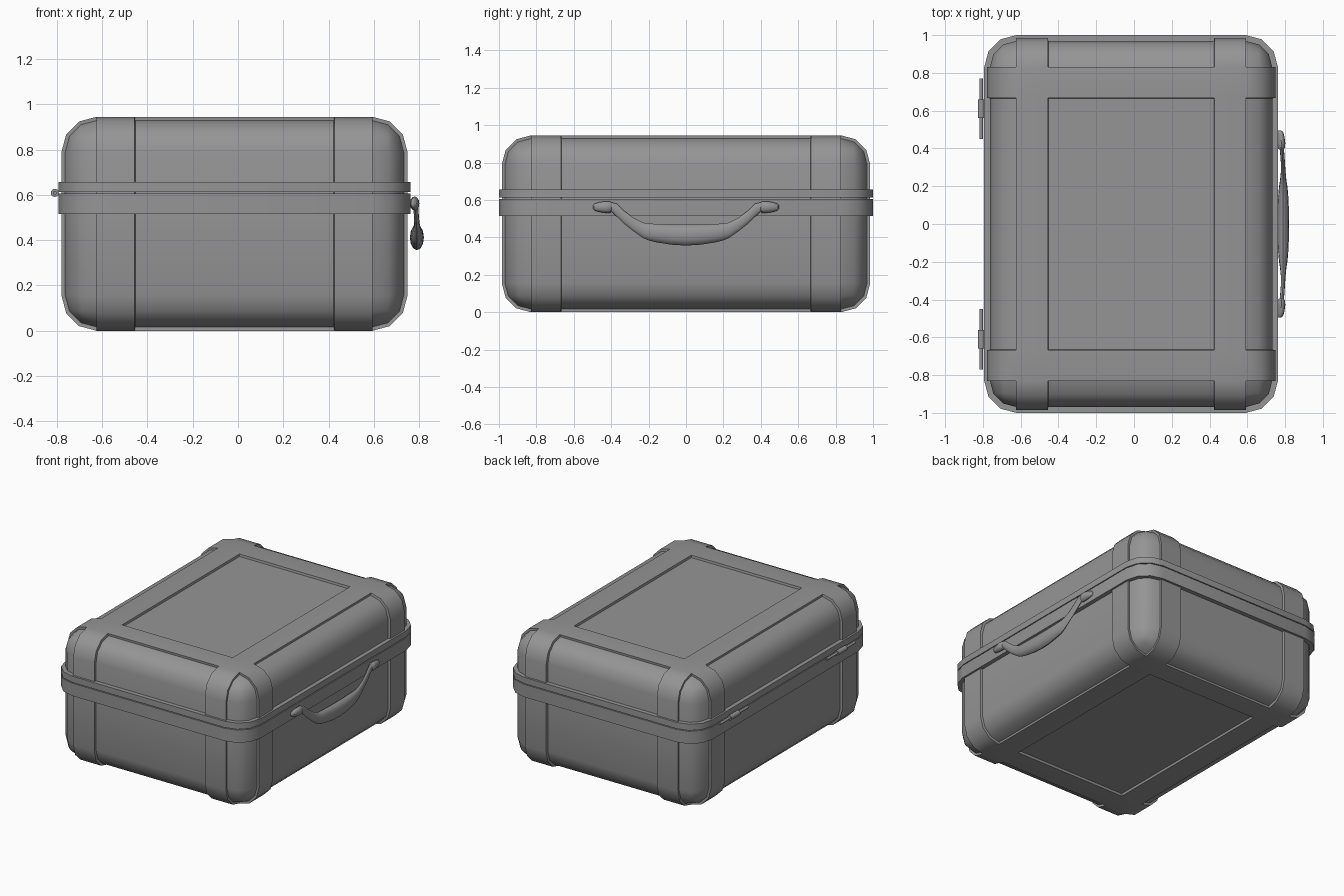
import bpy, bmesh, math
from mathutils import Vector, Matrix

if "Cube" in bpy.data.objects:
    bpy.data.objects.remove(bpy.data.objects["Cube"], do_unlink=True)

grey = bpy.data.materials.new("case grey")
grey.use_nodes = True
COLOR = (0.3, 0.3, 0.3, 1)
grey.diffuse_color = COLOR
grey.node_tree.nodes["Principled BSDF"].inputs["Base Color"].default_value = COLOR

CX = -0.0155                      # middle of the shell in x
HX, HY, HZ = 0.764, 0.985, 0.4725  # shell half sizes
R = 0.155                         # corner radius
STRAP = 0.168                     # strap width


def finish(bm, name, angle=35):
    bmesh.ops.recalc_face_normals(bm, faces=bm.faces[:])
    mesh = bpy.data.meshes.new(name)
    bm.to_mesh(mesh)
    bm.free()
    mesh.materials.append(grey)
    obj = bpy.data.objects.new(name, mesh)
    bpy.context.collection.objects.link(obj)
    bpy.ops.object.select_all(action="DESELECT")
    obj.select_set(True)
    bpy.context.view_layer.objects.active = obj
    bpy.ops.object.shade_smooth_by_angle(angle=math.radians(angle))
    return obj


def bevel(bm, edges, radius):
    bmesh.ops.bevel(bm, geom=edges, offset=radius, segments=3,
                    profile=0.5, affect="EDGES")


def box(half, centre):
    bm = bmesh.new()
    size = Matrix.Diagonal((*[2 * h for h in half], 1))
    bmesh.ops.create_cube(bm, size=1, matrix=Matrix.Translation(centre) @ size)
    return bm


# Shell: rounded box whose panels are sunk between raised straps
bm = box((HX, HY, HZ), (0, 0, 0))
bevel(bm, bm.edges[:], R)
inner_x, inner_y = HX - R - STRAP, HY - R - STRAP + 0.006
for axis, cut in ((Vector((1, 0, 0)), inner_x), (Vector((0, 1, 0)), inner_y)):
    for side in (-1, 1):
        bmesh.ops.bisect_plane(bm, geom=bm.verts[:] + bm.edges[:] + bm.faces[:],
                               plane_co=axis * cut * side, plane_no=axis)


def is_panel(face):
    c = face.calc_center_median()
    x, y = abs(c.x), abs(c.y)
    mid_x, mid_y = x < inner_x, y < inner_y
    out_x, out_y = x > HX - R + 0.001, y > HY - R + 0.001
    return (mid_x or out_x) and (mid_y or out_y)


bm.normal_update()
bmesh.ops.inset_region(bm, faces=[f for f in bm.faces if is_panel(f)],
                       thickness=0.003, depth=-0.016, use_even_offset=True)
bmesh.ops.translate(bm, verts=bm.verts[:], vec=(CX, 0, HZ))
finish(bm, "case_shell")

# Rim: two bands meeting at a narrow seam
for name, low, high in (("lower_rim", 0.515, 0.606), ("upper_rim", 0.612, 0.657)):
    bm = box((HX + 0.0135, 1.0, (high - low) / 2), (CX, 0, (low + high) / 2))
    upright = [e for e in bm.edges if abs(e.verts[0].co.z - e.verts[1].co.z) > 0.01]
    bevel(bm, upright, 0.17)
    finish(bm, name)


def loft(name, sections, sides=12):
    """Skin elliptical sections (x, y, z, x radius, z radius) along y."""
    bm = bmesh.new()
    rings = []
    for x, y, z, rx, rz in sections:
        turns = [2 * math.pi * i / sides for i in range(sides)]
        rings.append([bm.verts.new((x + rx * math.cos(a), y, z + rz * math.sin(a)))
                      for a in turns])
    for a, b in zip(rings, rings[1:]):
        for i in range(sides):
            j = (i + 1) % sides
            bm.faces.new((a[i], a[j], b[j], b[i]))
    bm.faces.new(rings[0])
    bm.faces.new(rings[-1])
    return finish(bm, name, 40)


# Carrying handle: thick grip with arms rising to the mounts
half_handle = [
    (0.790, 0.00, 0.412, 0.031, 0.056),
    (0.790, 0.08, 0.415, 0.030, 0.054),
    (0.790, 0.16, 0.423, 0.026, 0.049),
    (0.790, 0.20, 0.429, 0.022, 0.045),
    (0.790, 0.23, 0.438, 0.017, 0.041),
    (0.790, 0.28, 0.468, 0.012, 0.036),
    (0.788, 0.33, 0.507, 0.011, 0.035),
    (0.785, 0.37, 0.545, 0.011, 0.035),
    (0.782, 0.41, 0.570, 0.011, 0.020),
]
mirrored = [(x, -y, z, rx, rz) for x, y, z, rx, rz in half_handle[:0:-1]]
loft("carrying_handle", mirrored + half_handle)

# Handle mounts: tapered plugs on the rim
for side, label in ((-1, "front"), (1, "back")):
    loft(label + "_handle_mount", [
        (0.780, side * 0.395, 0.565, 0.012, 0.018),
        (0.780, side * 0.405, 0.562, 0.020, 0.031),
        (0.780, side * 0.430, 0.562, 0.021, 0.031),
        (0.778, side * 0.465, 0.562, 0.018, 0.026),
        (0.775, side * 0.488, 0.562, 0.014, 0.019),
        (0.770, side * 0.496, 0.562, 0.006, 0.010)])

    # Hinge: slim pin with a thicker knuckle in the middle
    for part, radius, length in (("pin", 0.009, 0.32), ("knuckle", 0.018, 0.10)):
        y = side * 0.61
        loft(label + "_hinge_" + part,
             [(-0.809, y + end * length / 2, 0.609, radius, radius) for end in (-1, 1)])
